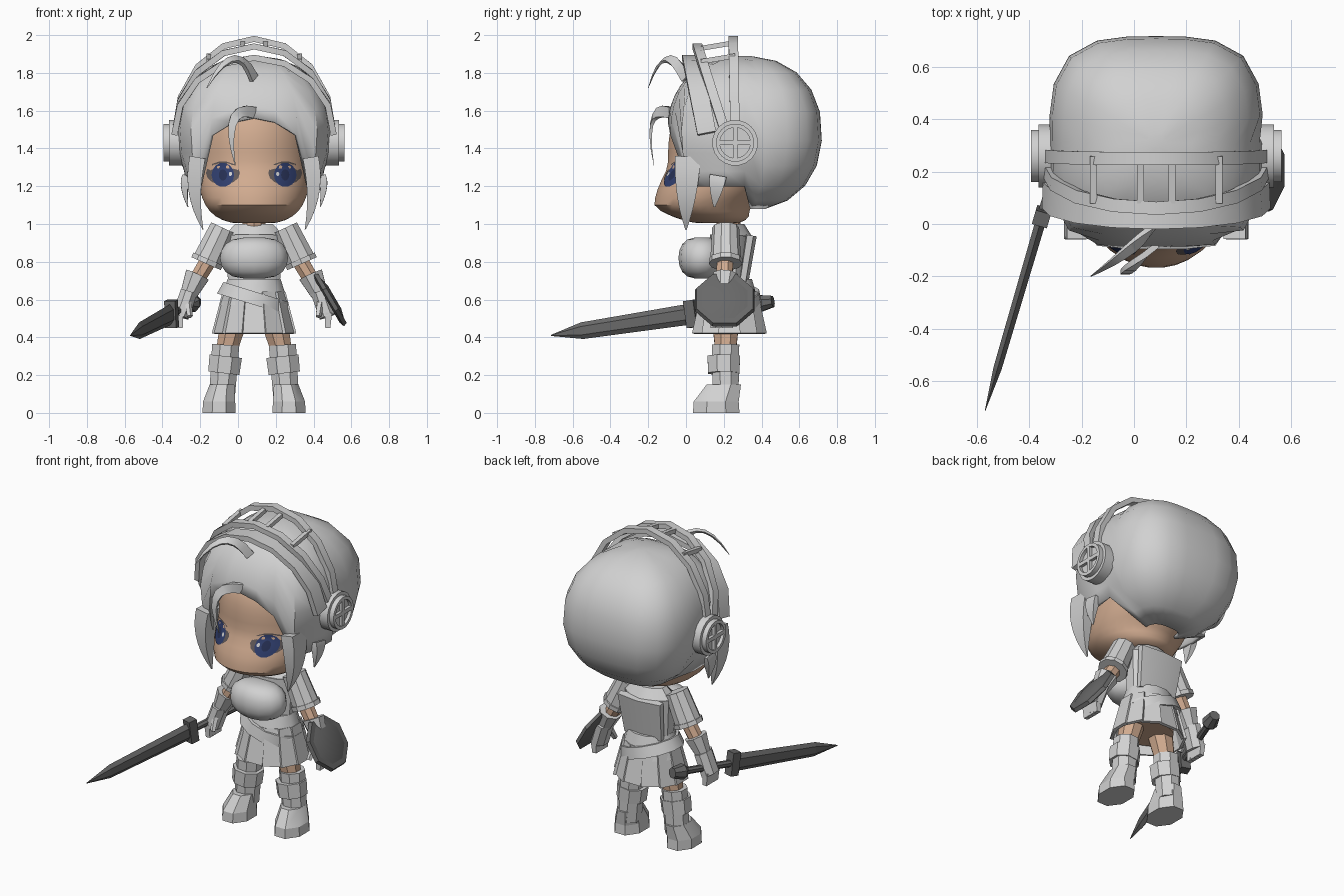
import bpy, bmesh, math
from mathutils import Vector

cube = bpy.data.objects.get("Cube")
if cube:
    bpy.data.objects.remove(cube)

CX = .085  # the figure stands a little off centre because of the sword
SIDEWAYS, DEPTH, UP = Vector((1, 0, 0)), Vector((0, 1, 0)), Vector((0, 0, 1))
SIDES = {"left": 1, "right": -1}


def material(name, red, green, blue):
    mat = bpy.data.materials.new(name)
    mat.use_nodes = True
    mat.diffuse_color = (red, green, blue, 1)
    mat.node_tree.nodes["Principled BSDF"].inputs["Base Color"].default_value = mat.diffuse_color
    return mat


PALE = material("pale grey", .64, .64, .64)
SKIN = material("skin", .64, .41, .28)
DARK = material("dark steel", .14, .14, .14)
LASH = material("lash grey", .12, .1, .1)
BLUE = material("iris blue", .03, .05, .16)
NAVY = material("pupil navy", .02, .03, .09)


def finish(name, bm, mat, angle=35):
    bmesh.ops.recalc_face_normals(bm, faces=bm.faces)
    mesh = bpy.data.meshes.new(name)
    bm.to_mesh(mesh)
    bm.free()
    mesh.materials.append(mat)
    obj = bpy.data.objects.new(name, mesh)
    bpy.context.collection.objects.link(obj)
    bpy.ops.object.select_all(action="DESELECT")
    obj.select_set(True)
    bpy.context.view_layer.objects.active = obj
    bpy.ops.object.shade_smooth_by_angle(angle=math.radians(angle))
    return obj


def join_rings(bm, rings):
    for low, high in zip(rings, rings[1:]):
        for i in range(len(low)):
            bm.faces.new((low[i - 1], low[i], high[i], high[i - 1]))
    bm.faces.new(rings[0])


def sweep(name, mat, stations, sides=8, ref=DEPTH, axis=None):
    """Loft through stations of (centre, half width, half depth along ref)."""
    bm = bmesh.new()
    rings = []
    grow = 1 / math.cos(math.pi / sides)
    for i, (centre, width, depth) in enumerate(stations):
        ahead, behind = stations[min(i + 1, len(stations) - 1)][0], stations[max(i - 1, 0)][0]
        along = (axis or ahead - behind).normalized()
        across = ref.cross(along).normalized()
        over = along.cross(across)
        turns = [(k + .5) * math.tau / sides for k in range(sides)]
        rings.append([bm.verts.new(centre + across * (width * grow * math.cos(t))
                                   + over * (depth * grow * math.sin(t))) for t in turns])
    join_rings(bm, rings)
    bm.faces.new(rings[-1])
    return finish(name, bm, mat)


def limb(name, mat, start, end, first, last, sides=8, flat=1, ref=DEPTH, axis=None):
    """Straight tapered piece between two points."""
    sweep(name, mat, [(start, first, first * flat), (end, last, last * flat)], sides, ref, axis)


def strand(name, start, bend, end, width, ref, flat=.4):
    """Curved lock of hair that narrows to a point."""
    stations = []
    for i in range(8):
        t = i / 7
        size = width * (1 - t * t) + .002
        stations.append((start.lerp(bend, t).lerp(bend.lerp(end, t), t), size, size * flat))
    sweep(name, PALE, stations, sides=4, ref=ref)


def spot(x, y, z, side=1):
    return Vector((CX + side * x, y, z))


# Head: round skull whose lower half swings forward to a tucked chin
def head_size(z):
    return .295 * (1 - abs((z - 1.33) / .33) ** 3) ** (1 / 3)


def head_middle(z):
    jaw = min(max((1.3 - z) / .2, 0), 1)
    return .2 - .11 * jaw + max(1.08 - z, 0)


levels = [1.33 - .325 * math.cos(math.pi * i / 20) for i in range(21)]
sweep("head", SKIN, [(spot(0, head_middle(z), z), head_size(z), head_size(z)) for z in levels],
      sides=32, axis=UP)


def eye_plate(name, side, x, z, width, height, lift, mat):
    """Thin disc that follows the face."""
    bm = bmesh.new()
    rings = []
    for ring in range(1, 5):
        points = []
        for k in range(14):
            turn = k * math.tau / 14
            px, pz = x + width * ring / 4 * math.cos(turn), z + height * ring / 4 * math.sin(turn)
            front = head_middle(pz) - math.sqrt(head_size(pz) ** 2 - px ** 2)
            points.append(bm.verts.new(spot(px, front - lift, pz, side)))
        rings.append(points)
    join_rings(bm, rings)
    plate = finish(name, bm, mat)
    if plate.data.polygons[0].normal.y > 0:
        plate.data.flip_normals()


for label, side in SIDES.items():
    eye_plate(label + "_lash", side, .165, 1.27, .09, .062, .004, LASH)
    eye_plate(label + "_iris", side, .165, 1.26, .06, .064, .006, BLUE)
    eye_plate(label + "_pupil", side, .165, 1.26, .022, .03, .008, NAVY)
    eye_plate(label + "_glint", side, .125, 1.265, .009, .011, .009, PALE)


# Hair cap: columns run from the crown to a hem whose height depends on direction
def signed_power(value, power):
    return math.copysign(abs(value) ** power, value)


def hem_height(degrees):
    if degrees < 40:
        return 1.56 - (degrees / 100) ** 2
    return 1.2 if degrees < 100 else 1.08


bm = bmesh.new()
rings = [[] for _ in range(10)]
for k in range(24):
    turn = (k - 12) * math.tau / 24
    hem = hem_height(abs(math.degrees(turn)))
    sx, sy = math.sin(turn), -math.cos(turn)
    box = 3.4
    reach = .41 * (abs(sx) ** box + abs(sy) ** box) ** (-1 / box)
    steepest = math.acos(signed_power((hem - 1.48) / .41, 1.1))
    for j, ring in enumerate(rings):
        slope = steepest * (j + .2) / 9.2
        rise, bulge = signed_power(math.cos(slope), .9), math.sin(slope) ** .9
        if rise < 0 and hem > 1.15:
            bulge = max(bulge, .88)
        ring.append(bm.verts.new(spot(reach * bulge * sx, .31 + reach * bulge * sy, 1.48 + .41 * rise)))
join_rings(bm, rings)
hair = finish("hair_cap", bm, PALE)
shell = hair.modifiers.new("thickness", "SOLIDIFY")
shell.thickness = .02
shell.offset = -1

# Loose strands
strand("crown_strand", spot(0, 0, 1.77), spot(-.1, -.11, 2), spot(-.25, -.2, 1.72), .025, UP - DEPTH)
strand("fringe_strand", spot(0, -.08, 1.59), spot(-.17, -.23, 1.64), spot(-.1, -.17, 1.31), .028, -DEPTH)
for label, side in SIDES.items():
    strand(label + "_side_lock", spot(.3, .01, 1.35, side), spot(.34, 0, 1.16, side),
           spot(.27, 0, .97, side), .04, DEPTH, flat=1.6)
    strand(label + "_hair_tip", spot(.36, .17, 1.25, side), spot(.38, .16, 1.2, side),
           spot(.35, .15, 1.09, side), .02, DEPTH, flat=2)


# Headset: arched bands, struts and ear pads
def arch(name, foot, top, height, breadth):
    stations = []
    for i in range(9):
        turn = math.pi * i / 8
        lift = math.sin(turn)
        stations.append((spot(.42 * math.cos(turn), foot + (top - foot) * lift, 1.48 + height * lift),
                         .016, breadth))
    sweep(name, PALE, stations, sides=4)


arch("rear_band", .26, .25, .5, .025)
arch("front_band", .21, .06, .46, .025)
arch("hair_roll", .11, .03, .4, .05)
for label, side in SIDES.items():
    for across, z in ((.06, 1.93), (.24, 1.86)):
        limb(label + "_strut", PALE, spot(across, .08, z, side), spot(across, .26, z + .03, side),
             .013, .013, sides=4, ref=UP)
    hub = spot(0, .26, 1.43)
    steps = ((.38, .12), (.45, .12), (.45, .1), (.48, .1), (.48, .08), (.46, .08))
    sweep(label + "_ear_pad", PALE, [(hub + SIDEWAYS * side * out, size, size) for out, size in steps],
          sides=20, axis=SIDEWAYS)
    for arm in (UP, DEPTH):
        end = hub + SIDEWAYS * side * .467
        limb(label + "_pad_cross", PALE, end - arm * .08, end + arm * .08, .012, .012, 4, ref=SIDEWAYS)

# Torso
limb("neck", SKIN, spot(0, .23, .95), spot(0, .22, 1.08), .06, .06, sides=10)
limb("torso", PALE, spot(0, .23, .66), spot(0, .24, .94), .135, .155, sides=10, flat=.7)
limb("waist", PALE, spot(0, .23, .57), spot(0, .23, .71), .185, .14, sides=12, flat=.85)
limb("shoulders", PALE, spot(0, .24, .94), spot(0, .24, 1), .155, .1, sides=10, flat=.65)
limb("back_plate", PALE, spot(0, .3, .69), spot(0, .34, .94), .13, .15, sides=6, flat=.2)
bust = []
for i in range(9):
    turn = math.pi * (i + .3) / 8.6
    swell = math.sin(turn) ** .6
    bust.append((spot(0, .085, .82 - .11 * math.cos(turn)), .18 * swell, .122 * swell))
sweep("bust", PALE, bust, sides=14, axis=UP)

# Skirt: lining, overlapping panels and a slanting belt
limb("hips", SKIN, spot(0, .22, .46), spot(0, .22, .64), .16, .14, sides=12, flat=.85)
for k in range(12):
    turn = k * math.tau / 12
    outward = Vector((math.sin(turn), -.85 * math.cos(turn), 0))
    limb("skirt_panel", PALE, spot(0, .23, .64) + outward * .16, spot(0, .23, .42) + outward * .215,
         .046, .058, sides=4, flat=.15, ref=outward)
limb("belt", PALE, spot(-.01, .23, .575), spot(.01, .23, .64), .195, .18, sides=12, flat=.87)

# Limbs
for label, side in SIDES.items():
    def at(x, y, z):
        return spot(x, y, z, side)

    limb(label + "_sleeve", PALE, at(.165, .21, .98), at(.25, .21, .8), .068, .078, sides=10)
    limb(label + "_sleeve_cuff", PALE, at(.243, .21, .815), at(.254, .21, .79), .085, .085, sides=10)
    limb(label + "_arm", SKIN, at(.21, .21, .86), at(.33, .2, .66), .045, .04)
    limb(label + "_glove_flare", PALE, at(.3, .21, .73), at(.345, .2, .63), .065, .045)
    limb(label + "_hand", PALE, at(.345, .2, .64), at(.39, .19, .51), .045, .045, flat=1.4)
    for k in range(4):
        y = .145 + .03 * k
        limb(label + "_finger", PALE, at(.395, y, .53), at(.39, y, .45), .018, .014, sides=4)
    limb(label + "_thumb", PALE, at(.35, .15, .58), at(.34, .11, .51), .017, .013, sides=5)
    limb(label + "_leg", SKIN, at(.1, .21, .52), at(.145, .21, .33), .075, .055)
    limb(label + "_foot", PALE, at(.185, .16, 0), at(.185, .16, .06), .088, .085, flat=1.4, axis=UP)
    limb(label + "_instep", PALE, at(.185, .16, .06), at(.17, .2, .15), .085, .065, flat=1.4, axis=UP)
    limb(label + "_boot", PALE, at(.17, .21, .08), at(.15, .21, .36), .068, .072)
    limb(label + "_boot_cuff", PALE, at(.16, .2, .21), at(.15, .2, .3), .083, .086)

# Sword: every piece lies on the line from pommel to tip
POMMEL, TIP = Vector((-.225, .46, .59)), Vector((-.57, -.715, .41))


def sword_part(name, start, end, first, last, sides, flat=1):
    limb(name, DARK, POMMEL.lerp(TIP, start), POMMEL.lerp(TIP, end), first, last, sides, flat, ref=UP)


sword_part("sword_pommel", 0, .06, .03, .045, sides=8)
sword_part("sword_pommel_neck", .06, .09, .045, .02, sides=8)
sword_part("sword_grip", .05, .36, .02, .02, sides=8)
sword_part("sword_guard", .345, .39, .03, .03, sides=4, flat=2.4)
sword_part("sword_blade", .38, .86, .02, .016, sides=6, flat=2.4)
sword_part("sword_point", .86, 1, .016, .001, sides=6, flat=2.4)

# Shield on the left forearm: rim with a raised centre
NORMAL, HUB = Vector((.86, 0, .5)), spot(.405, .205, .6)
limb("shield_back", DARK, HUB - NORMAL * .02, HUB - NORMAL * .01, .13, .158)
limb("shield_rim", DARK, HUB - NORMAL * .01, HUB + NORMAL * .012, .158, .15)
limb("shield_boss", DARK, HUB + NORMAL * .012, HUB + NORMAL * .025, .12, .07)
